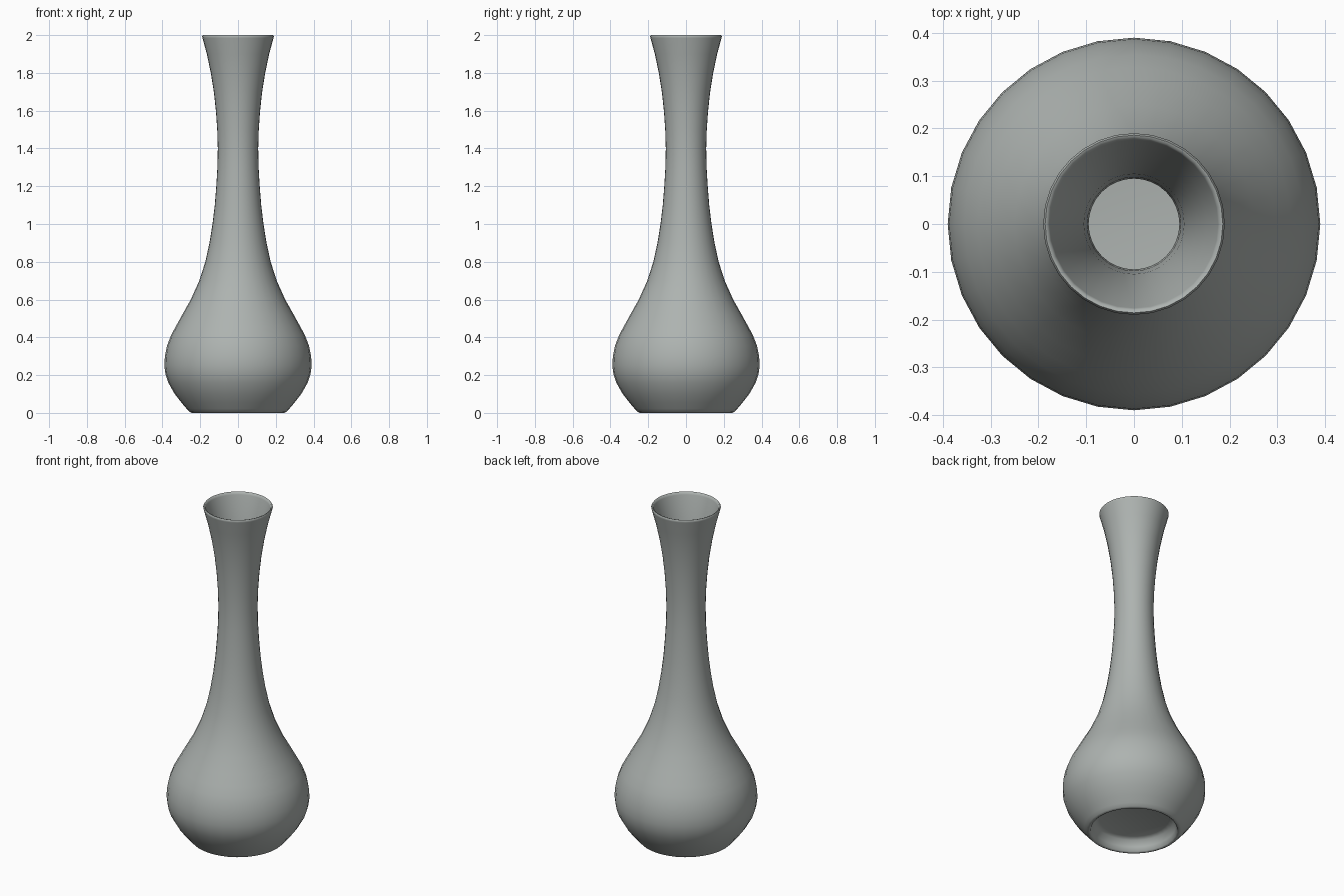
import bpy, bmesh, math

cube = bpy.data.objects.get("Cube")
if cube:
    bpy.data.objects.remove(cube, do_unlink=True)

SEGMENTS = 32
WALL = 0.012
FLOOR_Z = 0.09

# Glazed grey ceramic
grey = bpy.data.materials.new("grey ceramic")
grey.use_nodes = True
colour = (0.42, 0.45, 0.435, 1)
grey.diffuse_color = colour
grey.node_tree.nodes["Principled BSDF"].inputs["Base Color"].default_value = colour

# Recessed underside and foot ring, from the axis outwards
foot = [(0, 0.075), (0.19, 0.075), (0.215, 0.065), (0.228, 0.03),
        (0.236, 0.006), (0.246, 0.0), (0.258, 0.006)]

# Outer wall from the foot to the lip
wall = [(0.272, 0.022), (0.30, 0.055), (0.335, 0.1), (0.369, 0.16), (0.384, 0.205),
        (0.39, 0.25), (0.387, 0.3), (0.376, 0.355), (0.355, 0.41), (0.328, 0.46),
        (0.295, 0.52), (0.25, 0.6), (0.205, 0.7), (0.173, 0.8), (0.151, 0.9),
        (0.135, 1.0), (0.123, 1.1), (0.115, 1.2), (0.109, 1.3), (0.107, 1.4),
        (0.11, 1.5), (0.117, 1.6), (0.128, 1.7), (0.144, 1.8), (0.165, 1.9),
        (0.188, 1.985)]
lip = [(0.19, 1.994), (0.186, 2.0), (0.18, 1.998)]

# Inner wall follows the outer one down to a flat floor
inner = [(r - WALL, z) for r, z in reversed(wall) if z > FLOOR_Z + 0.02]
floor = [(0.31, FLOOR_Z + 0.01), (0.28, FLOOR_Z), (0, FLOOR_Z)]


def lathe(name, profile, material):
    """Spin a profile of (radius, height) points around the z axis."""
    bm = bmesh.new()
    verts = [bm.verts.new((r, 0, z)) for r, z in profile]
    edges = [bm.edges.new(pair) for pair in zip(verts, verts[1:])]
    bmesh.ops.spin(bm, geom=verts + edges, cent=(0, 0, 0), axis=(0, 0, 1),
                   angle=math.tau, steps=SEGMENTS, use_duplicate=False)
    bmesh.ops.remove_doubles(bm, verts=bm.verts, dist=0.0005)
    bmesh.ops.recalc_face_normals(bm, faces=bm.faces)
    mesh = bpy.data.meshes.new(name)
    bm.to_mesh(mesh)
    bm.free()
    mesh.materials.append(material)
    obj = bpy.data.objects.new(name, mesh)
    bpy.context.collection.objects.link(obj)
    return obj


vase = lathe("vase", foot + wall + lip + inner + floor, grey)
bpy.context.view_layer.objects.active = vase
vase.select_set(True)
bpy.ops.object.shade_smooth_by_angle(angle=math.radians(60))
